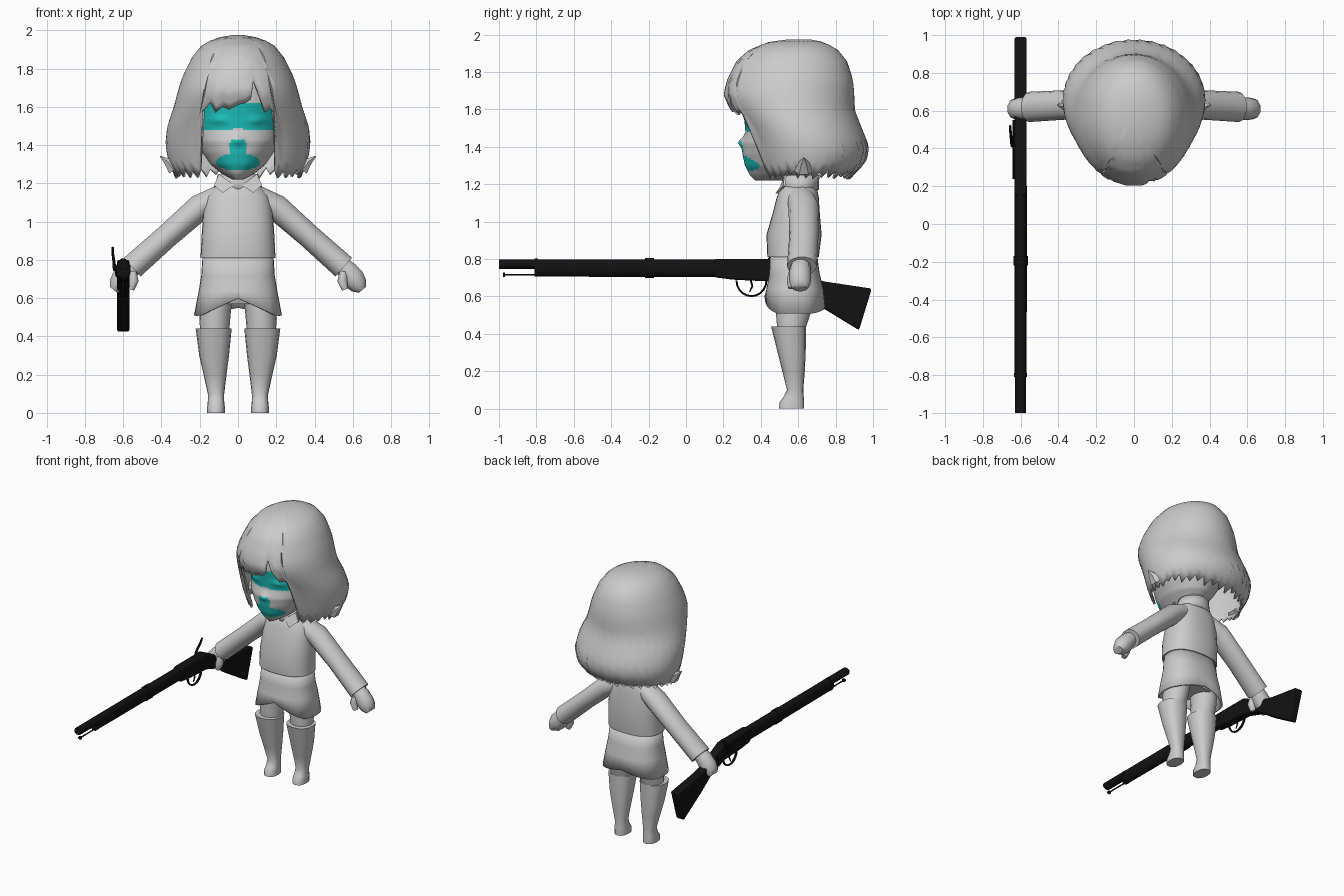
import bpy, bmesh, math, random
from mathutils import Vector

if "Cube" in bpy.data.objects:
    bpy.data.objects.remove(bpy.data.objects["Cube"])

random.seed(4)


def material(name, rgb):
    m = bpy.data.materials.new(name)
    m.diffuse_color = (*rgb, 1)
    m.use_nodes = True
    m.node_tree.nodes["Principled BSDF"].inputs["Base Color"].default_value = m.diffuse_color
    return m


GREY = material("grey", (0.6, 0.6, 0.6))
TEAL = material("teal", (0.012, 0.55, 0.52))
BLACK = material("black", (0.006, 0.006, 0.006))


def finish(name, verts, faces, mats, closed=True, angle=40):
    me = bpy.data.meshes.new(name)
    me.from_pydata([tuple(v) for v in verts], [], faces)
    if closed:
        bm = bmesh.new()
        bm.from_mesh(me)
        bmesh.ops.recalc_face_normals(bm, faces=bm.faces)
        bm.to_mesh(me)
        bm.free()
    for m in mats:
        me.materials.append(m)
    me.shade_smooth()
    me.set_sharp_from_angle(angle=math.radians(angle))
    ob = bpy.data.objects.new(name, me)
    bpy.context.collection.objects.link(ob)
    return ob


def grid_faces(rows, n):
    return [(r * n + i, (r + 1) * n + i, (r + 1) * n + (i + 1) % n, r * n + (i + 1) % n)
            for r in range(rows - 1) for i in range(n)]


def caps(rows, n):
    return [tuple(range(n)), tuple(range((rows - 1) * n, rows * n))]


def ring_point(a, z, cx, w, yf, yb, p=1.0):
    """Point on an oval ring, angle 0 facing the front."""
    s, c = math.sin(a), math.cos(a)
    s = math.copysign(abs(s) ** p, s)
    c = math.copysign(abs(c) ** p, c)
    return Vector((cx + w * s, (yf + yb) / 2 - (yb - yf) / 2 * c, z))


def loft(name, rings, n=20, p=1.0, closed=True, shape=None, mats=(GREY,), angle=40):
    """Stack of oval rings, listed top to bottom: z, centre x, half width, front y, back y."""
    vs = [ring_point(2 * math.pi * i / n, *r, p) for r in rings for i in range(n)]
    if shape:
        vs = [shape(v) for v in vs]
    fs = grid_faces(len(rings), n) + (caps(len(rings), n) if closed else [])
    return finish(name, vs, fs, mats, closed, angle)


def sweep(name, path, side, n=10, mat=GREY, angle=45):
    """Tube along path points: x, y, z, radius across, radius along the side axis."""
    pts = [Vector(q[:3]) for q in path]
    side = Vector(side)
    vs = []
    for k, q in enumerate(path):
        tan = (pts[min(k + 1, len(pts) - 1)] - pts[max(k - 1, 0)]).normalized()
        perp = tan.cross(side).normalized()
        for i in range(n):
            a = 2 * math.pi * (i + 0.5) / n
            vs.append(pts[k] + perp * q[3] * math.cos(a) + side * q[4] * math.sin(a))
    return finish(name, vs, grid_faces(len(path), n) + caps(len(path), n), (mat,), True, angle)


def sample(profile, z):
    """Interpolate a descending profile of rows starting with z."""
    for a, b in zip(profile, profile[1:]):
        if z >= b[0]:
            t = min(1, max(0, (a[0] - z) / (a[0] - b[0])))
            return [u + (v - u) * t for u, v in zip(a[1:], b[1:])]
    return profile[-1][1:]


def solidify(ob, t):
    m = ob.modifiers.new("thickness", "SOLIDIFY")
    m.thickness, m.offset = t, -1


# Head with nose and eyelid bumps
HEAD = [(1.88, .08, .45, .70), (1.82, .17, .36, .79), (1.72, .23, .31, .83), (1.62, .25, .30, .84),
        (1.54, .245, .312, .84), (1.48, .235, .318, .83), (1.42, .215, .298, .80),
        (1.36, .185, .302, .77), (1.30, .145, .315, .73), (1.25, .085, .34, .66), (1.22, .03, .37, .55)]


def face_bumps(v):
    if v.y < 0.5:
        v.y -= 0.02 * math.exp(-(v.x / .03) ** 2 - ((v.z - 1.425) / .025) ** 2)
        v.y -= 0.012 * math.exp(-((abs(v.x) - .1) / .045) ** 2 - ((v.z - 1.53) / .02) ** 2)
    return v


head_z = [1.88 - 0.01 * i for i in range(67)]
head = loft("head", [(z, 0, *sample(HEAD, z)) for z in head_z], n=112,
            shape=face_bumps, mats=(GREY, TEAL), angle=60)

# Painted eye band and muzzle patch
for f in head.data.polygons:
    x, y, z = f.center
    x = abs(x)
    band = 1.475 + 0.012 * math.exp(-(x / .05) ** 2) < z < 1.62 and x < .21
    nose = 1.34 < z < 1.432 and x < (.045 if z < 1.41 else .035)
    mouth = (x / .115) ** 2 + ((z - 1.312) / .046) ** 2 < 1
    if y < 0.5 and (band or nose or mouth):
        f.material_index = 1

# Hair shell: each column ends at its own height to make the fringe and ragged hem
HAIR = [(1.975, .03, .55, .66), (1.96, .12, .44, .74), (1.92, .19, .34, .81), (1.86, .24, .27, .86),
        (1.76, .29, .22, .893), (1.68, .315, .20, .90), (1.60, .335, .235, .90), (1.50, .37, .30, .94),
        (1.40, .38, .34, .98), (1.32, .365, .36, .965), (1.22, .325, .40, .87)]
cols = [(-33, 1.57), (-26, 1.62), (-20, 1.57), (-14, 1.60), (-8, 1.585), (0, 1.61), (7, 1.62), (12, 1.64),
        (16, 1.74), (20, 1.67), (24, 1.57), (30, 1.59), (33, 1.57)]
cols += [(35 + 290 * i / 58, (1.235 if i % 2 else 1.268) + random.uniform(-.012, .012)) for i in range(59)]
ROWS = 18
hv = []
for r in range(ROWS):
    t = (r / (ROWS - 1)) ** 1.5
    for deg, end in cols:
        z = 1.975 + (end - 1.975) * t
        w, yf, yb = sample(HAIR, z)
        hv.append(ring_point(math.radians(deg), z, 0, w, yf, yb))
hair = finish("hair", hv, grid_faces(ROWS, len(cols)) + [tuple(range(len(cols)))], (GREY,), False, 50)
solidify(hair, 0.015)

# Neck, jacket and collar
loft("neck", [(1.30, 0, .075, .53, .69), (1.12, 0, .085, .52, .70)], 16)
loft("jacket", [(1.205, 0, .085, .53, .69), (1.18, 0, .125, .505, .70), (1.13, 0, .165, .485, .71),
                (1.05, 0, .182, .465, .715), (.93, 0, .19, .43, .725), (.81, 0, .196, .435, .71)], 28, .82)
collar = loft("collar", [(1.25, 0, .105, .515, .715), (1.21, 0, .115, .515, .71),
                         (1.17, 0, .13, .50, .71)], 20, closed=False)
solidify(collar, 0.012)


# Skirt with a hem that rises at the front and back centre
def hem(v):
    if v.z < .56:
        v.z += max(0, .09 - .45 * abs(v.x)) * (1 if v.y < .58 else .45)
    return v


skirt = loft("skirt", [(.83, 0, .185, .45, .70), (.72, 0, .192, .445, .715), (.64, 0, .205, .43, .735),
                       (.51, 0, .23, .42, .745)], 32, .82, closed=False, shape=hem)
solidify(skirt, 0.012)
loft("hips", [(.80, 0, .17, .46, .69), (.64, 0, .18, .47, .70), (.57, 0, .15, .50, .69)], 20, .85)

for s, label in ((1, "left"), (-1, "right")):
    # Legs and boots
    loft(label + "_thigh", [(.64, s * .11, .085, .48, .69), (.52, s * .12, .082, .48, .67),
                            (.40, s * .123, .075, .49, .63)], 16)
    loft(label + "_boot", [(.44, s * .127, .094, .455, .642), (.30, s * .125, .078, .49, .64),
                           (.20, s * .12, .06, .515, .635), (.10, s * .115, .043, .54, .627),
                           (.06, s * .115, .043, .52, .63), (.035, s * .115, .046, .50, .632),
                           (0, s * .115, .046, .497, .632)], 16, .85)
    # Sleeves, hands and thumbs
    sweep(label + "_sleeve", [(s * .09, .61, 1.135, .06, .075), (s * .2, .63, 1.075, .07, .082),
                              (s * .37, .63, .925, .064, .078), (s * .553, .62, .762, .067, .08)],
          (0, 1, 0), 14)
    sweep(label + "_hand", [(s * .53, .615, .785, .045, .05), (s * .575, .61, .74, .056, .058),
                            (s * .605, .61, .70, .062, .06), (s * .632, .61, .665, .05, .055),
                            (s * .65, .61, .643, .025, .04)], (0, 1, 0), 10, angle=50)
    sweep(label + "_thumb", [(s * .55, .575, .74, .02, .025), (s * .545, .565, .69, .028, .028),
                             (s * .56, .565, .645, .018, .02)], (0, 1, 0), 8, angle=50)
    # Flicked hair lock
    sweep(label + "_hair_lock", [(s * .335, .63, 1.27, .035, .05), (s * .37, .63, 1.315, .022, .03),
                                 (s * .408, .63, 1.343, .002, .002)], (0, 1, 0), 6)
    # Collar flap
    flap = [(s * .02, .505, 1.19), (s * .10, .525, 1.25), (s * .125, .52, 1.19), (s * .08, .478, 1.15)]
    finish(label + "_collar_flap", flap + [(x, y + .012, z) for x, y, z in flap],
           [(0, 1, 2, 3), (4, 5, 6, 7)] + [(i, (i + 1) % 4, 4 + (i + 1) % 4, 4 + i) for i in range(4)], (GREY,))


# Rifle, all along y at the right hand
GX = -0.6


def rod(name, points, n=12):
    return sweep(name, [(GX + dx, y, z, rp, rs) for dx, y, z, rp, rs in points], (1, 0, 0), n, BLACK)


rod("rifle_barrel", [(0, -1, .773, .026, .03), (0, .2, .773, .026, .03)])
rod("rifle_fore_stock", [(0, -.81, .752, .047, .033), (0, .2, .75, .049, .034)])
rod("rifle_front_band", [(0, -.81, .754, .05, .036), (0, -.79, .754, .05, .036)])
rod("rifle_middle_band", [(0, -.22, .753, .055, .039), (0, -.17, .753, .055, .039)])
rod("rifle_ramrod", [(0, -.97, .716, .005, .005), (0, -.80, .716, .005, .005)], 8)
rod("rifle_ramrod_tip", [(0, -.978, .716, .013, .013), (0, -.968, .716, .013, .013)], 8)
guard = [(0, .43 - .08 * (1 - math.cos(math.pi * i / 10)),
          .685 - .083 * math.sin(math.pi * i / 10), .006, .01) for i in range(11)]
rod("rifle_trigger_guard", guard, 6)
rod("rifle_trigger", [(0, .345, .69, .006, .006), (0, .355, .655, .006, .006), (0, .34, .625, .004, .004)], 6)
rod("rifle_hammer", [(-.045, .42, .75, .018, .01), (-.05, .45, .80, .012, .008),
                     (-.055, .50, .835, .012, .007), (-.055, .52, .865, .007, .006)], 8)
rod("rifle_lock_plate", [(-.033, .24, .75, .02, .01), (-.033, .55, .73, .02, .01)], 8)

# Receiver, grip and butt from one side outline
outline = [(.15, .80), (.45, .80), (.55, .75), (.62, .71), (.74, .68), (.993, .642), (.925, .42),
           (.72, .545), (.60, .63), (.45, .68), (.25, .69), (.15, .703)]
m = len(outline)
butt = finish("rifle_butt_stock", [(GX + dx, y, z) for dx in (-.032, .032) for y, z in outline],
              [tuple(range(m)), tuple(range(m, 2 * m))]
              + [(i, (i + 1) % m, m + (i + 1) % m, m + i) for i in range(m)], (BLACK,))
bev = butt.modifiers.new("rounded", "BEVEL")
bev.width, bev.segments = 0.01, 2
